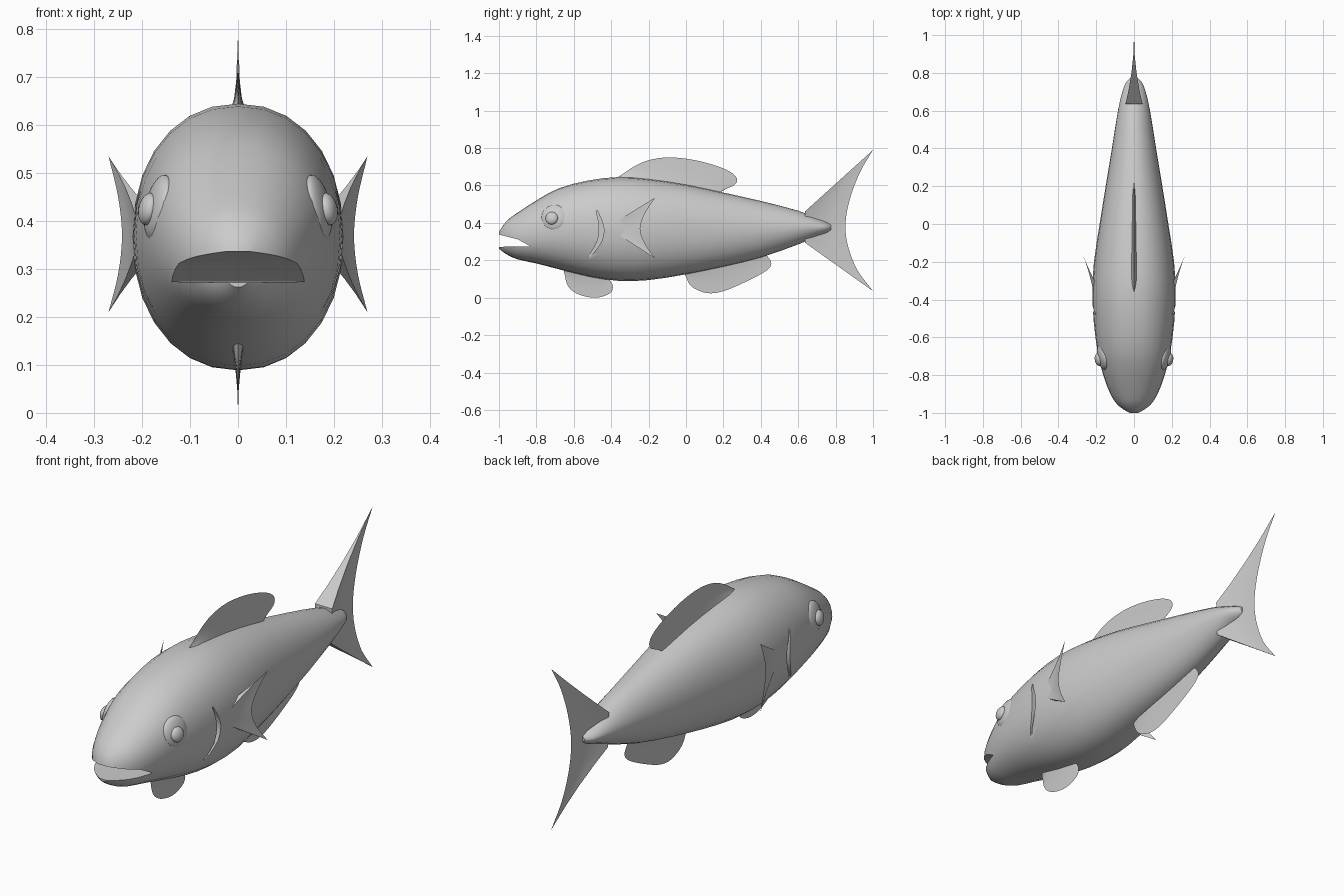
import bpy, bmesh
from math import sin, cos, pi, copysign
from mathutils import Vector

if "Cube" in bpy.data.objects:
    bpy.data.objects.remove(bpy.data.objects["Cube"])

grey = bpy.data.materials.new("pale grey")
grey.use_nodes = True
grey.diffuse_color = (0.6, 0.6, 0.6, 1)
grey.node_tree.nodes["Principled BSDF"].inputs["Base Color"].default_value = (0.6, 0.6, 0.6, 1)


def smooth_path(points, steps):
    """Catmull-Rom curve through the points."""
    p = [Vector(q) for q in points]
    p = [2 * p[0] - p[1]] + p + [2 * p[-1] - p[-2]]
    out = []
    for i in range(1, len(p) - 2):
        a, b, c, d = p[i - 1:i + 3]
        for k in range(steps):
            t = k / steps
            out.append(0.5 * (2 * b + (c - a) * t + (2 * a - 5 * b + 4 * c - d) * t * t
                              + (3 * b - a - 3 * c + d) * t ** 3))
    return out + [p[-2]]


def loft(name, rings):
    """Closed skin over a row of closed rings."""
    bm = bmesh.new()
    rows = [[bm.verts.new(v) for v in ring] for ring in rings]
    n = len(rows[0])
    for r, s in zip(rows, rows[1:]):
        for i in range(n):
            j = (i + 1) % n
            bm.faces.new((r[i], r[j], s[j], s[i]))
    bm.faces.new(rows[0])
    bm.faces.new(rows[-1])
    bmesh.ops.recalc_face_normals(bm, faces=bm.faces)
    mesh = bpy.data.meshes.new(name)
    bm.to_mesh(mesh)
    bm.free()
    ob = bpy.data.objects.new(name, mesh)
    bpy.context.collection.objects.link(ob)
    mesh.materials.append(grey)
    return ob


def activate(ob):
    bpy.ops.object.select_all(action='DESELECT')
    ob.select_set(True)
    bpy.context.view_layer.objects.active = ob


def shade(ob, degrees=35):
    activate(ob)
    bpy.ops.object.shade_smooth_by_angle(angle=degrees * pi / 180)


def cut(ob, cutter):
    cutter.hide_render = True
    mod = ob.modifiers.new("cut", 'BOOLEAN')
    mod.operation = 'DIFFERENCE'
    mod.solver = 'EXACT'
    mod.object = cutter
    activate(ob)
    bpy.ops.object.modifier_apply(modifier=mod.name)
    bpy.data.objects.remove(cutter)


def fin(name, base, rim, front, rear, steps=4):
    """Fin from a straight root to a sharp curved rim; thick at the root."""
    edge = smooth_path(rim, steps)
    a, b = Vector(base[0]), Vector(base[1])
    rings = []
    for i, tip in enumerate(edge):
        u = i / (len(edge) - 1)
        root = a.lerp(b, u)
        thick = rear + (front - rear) * (1 - u) ** 3
        side = [(root.lerp(tip, s), Vector((thick * (1 - s) ** 2, 0, 0)))
                for s in (0, 0.2, 0.45, 0.7)]
        rings.append([p + w for p, w in side] + [tip] + [p - w for p, w in reversed(side)])
    ob = loft(name, rings)
    shade(ob)
    return ob


# Body: y, underside, back, half width
stations = [
    (-1.0, 0.262, 0.352, 0.03), (-0.96, 0.232, 0.41, 0.085), (-0.9, 0.205, 0.455, 0.125),
    (-0.8, 0.183, 0.52, 0.163), (-0.68, 0.152, 0.585, 0.192), (-0.52, 0.112, 0.627, 0.213),
    (-0.36, 0.09, 0.645, 0.22), (-0.2, 0.094, 0.635, 0.212), (0, 0.125, 0.605, 0.182),
    (0.2, 0.165, 0.562, 0.15), (0.4, 0.215, 0.517, 0.117), (0.6, 0.285, 0.465, 0.085),
    (0.7, 0.327, 0.425, 0.062), (0.75, 0.345, 0.405, 0.042), (0.775, 0.362, 0.39, 0.015),
]
SIDES = 28
rings = []
for y, low, high, half in smooth_path([Vector(s) for s in stations], 2):
    # rounder at the head, more diamond shaped towards the tail
    power = 2 / (2.15 - 0.5 * max(0, y))
    ring = []
    for k in range(SIDES):
        c, s = cos(2 * pi * k / SIDES), sin(2 * pi * k / SIDES)
        ring.append((half * copysign(abs(c) ** power, c), y,
                     (low + high) / 2 + (high - low) / 2 * copysign(abs(s) ** power, s)))
    rings.append(ring)
body = loft("body", rings)

# Open mouth
mouth = [(-1.1, 0.271), (-0.83, 0.274), (-0.9, 0.312), (-1.0, 0.337), (-1.1, 0.355)]
cut(body, loft("mouth_cutter", [[(x, y, z) for y, z in mouth] for x in (-0.3, 0.3)]))

# Gill slits
rear_edge = smooth_path([(-0.475, 0.468), (-0.44, 0.38), (-0.452, 0.3), (-0.515, 0.213)], 3)
front_edge = smooth_path([(-0.518, 0.225), (-0.475, 0.3), (-0.464, 0.38), (-0.48, 0.462)], 3)
for side in (1, -1):
    cut(body, loft("gill_cutter", [[(side * x, y, z) for y, z in rear_edge + front_edge]
                                   for x in (0.178, 0.3)]))
shade(body)

# Fins on the centre line
fin("dorsal_fin", [(0, -0.36, 0.62), (0, 0.18, 0.54)],
    [(0, -0.365, 0.643), (0, -0.28, 0.7), (0, -0.2, 0.735), (0, -0.09, 0.75), (0, 0.05, 0.735),
     (0, 0.19, 0.695), (0, 0.265, 0.65), (0, 0.262, 0.605), (0, 0.18, 0.57)], 0.036, 0.014)
fin("pelvic_fin", [(0, -0.65, 0.17), (0, -0.42, 0.13)],
    [(0, -0.652, 0.138), (0, -0.63, 0.06), (0, -0.57, 0.016), (0, -0.48, 0.0),
     (0, -0.405, 0.025), (0, -0.392, 0.065), (0, -0.415, 0.105)], 0.022, 0.014)
fin("anal_fin", [(0, 0, 0.16), (0, 0.42, 0.25)],
    [(0, -0.005, 0.12), (0, 0.03, 0.06), (0, 0.11, 0.025), (0, 0.2, 0.035), (0, 0.33, 0.09),
     (0, 0.43, 0.145), (0, 0.456, 0.185), (0, 0.43, 0.23)], 0.022, 0.014)
fin("tail_fin", [(0, 0.635, 0.46), (0, 0.635, 0.295)],
    [(0, 1.0, 0.79), (0, 0.93, 0.67), (0, 0.877, 0.53), (0, 0.853, 0.4), (0, 0.865, 0.28),
     (0, 0.915, 0.15), (0, 1.0, 0.035)], 0.045, 0.04)

# Side fins and eyes
for side, label in ((1, "left"), (-1, "right")):
    fin(label + "_pectoral_fin",
        [(side * 0.195, -0.36, 0.415), (side * 0.195, -0.36, 0.335)],
        [(side * x, y, z) for x, y, z in
         ((0.27, -0.165, 0.535), (0.25, -0.22, 0.45), (0.242, -0.245, 0.37),
          (0.25, -0.22, 0.29), (0.27, -0.165, 0.21))], 0.02, 0.02)
    for part, centre, size in (("eye", (0.165, -0.705, 0.428), (0.026, 0.07, 0.07)),
                               ("pupil", (0.187, -0.718, 0.425), (0.02, 0.034, 0.034))):
        bpy.ops.mesh.primitive_uv_sphere_add(segments=24, ring_count=12,
                                             location=(side * centre[0], centre[1], centre[2]))
        ob = bpy.context.object
        ob.name = f"{label}_{part}"
        ob.scale = size
        ob.rotation_euler = (0, -side * 0.2, -side * 0.2)
        ob.data.materials.append(grey)
        shade(ob, 60)
